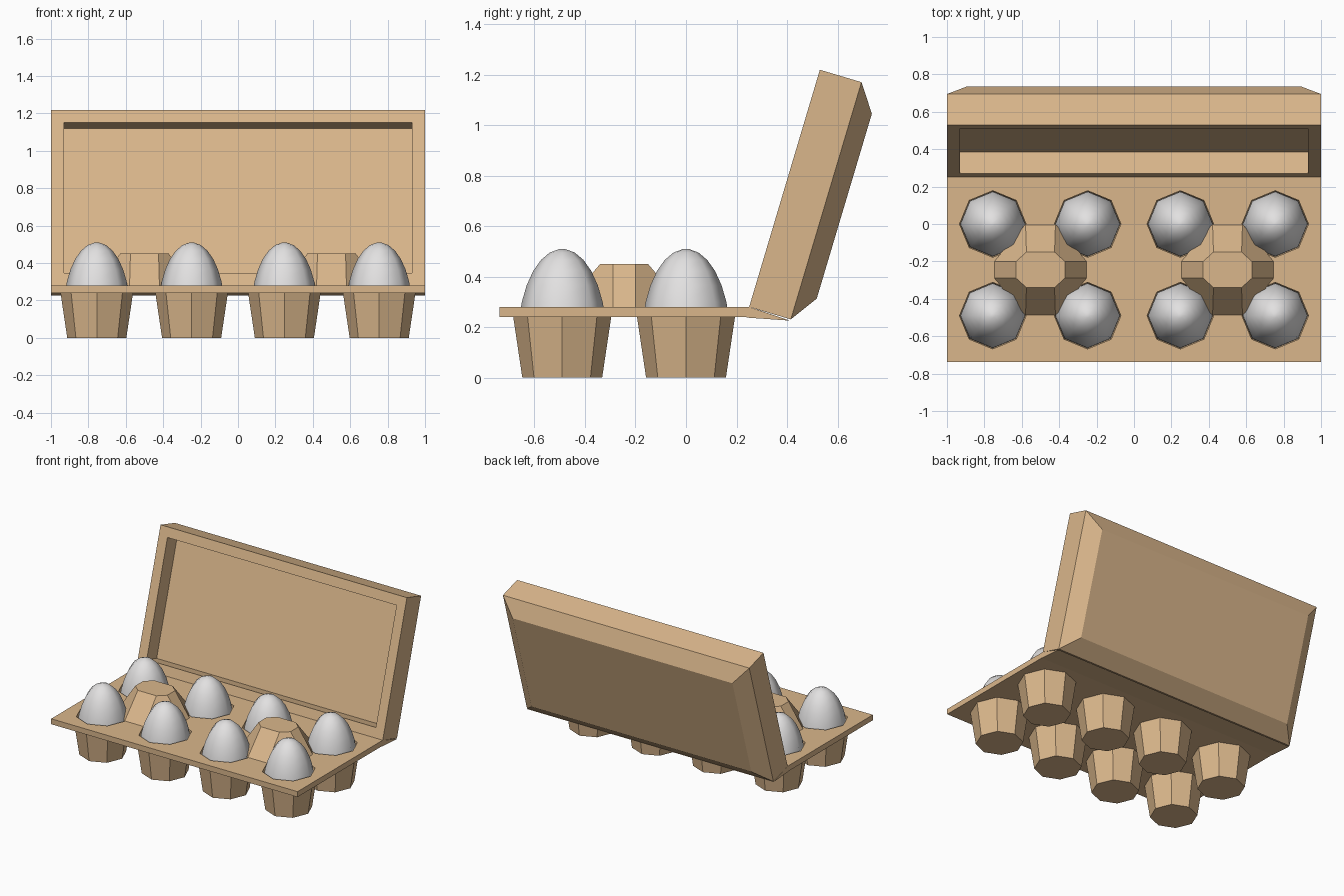
import bpy, bmesh, math
from mathutils import Vector

if "Cube" in bpy.data.objects:
    bpy.data.objects.remove(bpy.data.objects["Cube"])


def material(name, rgb):
    m = bpy.data.materials.new(name)
    m.diffuse_color = (*rgb, 1)
    m.use_nodes = True
    m.node_tree.nodes["Principled BSDF"].inputs["Base Color"].default_value = m.diffuse_color
    return m


CARD = material("tan_cardboard", (0.70, 0.47, 0.26))
SHELL = material("pale_eggshell", (0.76, 0.75, 0.75))


def loft(name, rings, mat, smooth=False):
    """Skin a stack of equal-length point rings and cap both ends."""
    bm = bmesh.new()
    rows = [[bm.verts.new(p) for p in ring] for ring in rings]
    n = len(rows[0])
    for a, b in zip(rows, rows[1:]):
        for i in range(n):
            j = (i + 1) % n
            bm.faces.new((a[i], a[j], b[j], b[i]))
    bm.faces.new(rows[0])
    bm.faces.new(rows[-1])
    bmesh.ops.recalc_face_normals(bm, faces=bm.faces)
    for f in bm.faces:
        f.smooth = smooth
    me = bpy.data.meshes.new(name)
    bm.to_mesh(me)
    bm.free()
    me.materials.append(mat)
    ob = bpy.data.objects.new(name, me)
    bpy.context.collection.objects.link(ob)
    return ob


def octagon(cx, cy, r, z):
    return [(cx + r * math.cos(i * math.pi / 4), cy + r * math.sin(i * math.pi / 4), z)
            for i in range(8)]


def rect(x0, x1, y0, y1, z):
    return [(x0, y0, z), (x1, y0, z), (x1, y1, z), (x0, y1, z)]


# flat tray with egg holes
tray = loft("tray", [rect(-1, 1, -0.738, 0.25, z) for z in (0.24, 0.28)], CARD)

k = 0
for cx in (-0.755, -0.248, 0.248, 0.755):
    for cy in (-0.49, 0.0):
        k += 1
        # hole cutter
        cutter = loft(f"hole_cutter_{k}", [octagon(cx, cy, 0.178, z) for z in (0.2, 0.32)], CARD)
        cutter.hide_render = True
        cutter.hide_set(True)
        mod = tray.modifiers.new("egg_hole", 'BOOLEAN')
        mod.operation = 'DIFFERENCE'
        mod.solver = 'EXACT'
        mod.object = cutter
        # tapered cup with inner wall
        loft(f"cup_{k}", [octagon(cx, cy, r, z) for r, z in
                          ((0.158, 0), (0.194, 0.241), (0.178, 0.241), (0.15, 0.015))], CARD)
        # egg: half-hidden ellipsoid with eight sides
        rings = []
        for s in range(15):
            t = math.radians(-86 + 172 * s / 14)
            h = 0.36 if t > 0 else 0.13
            rings.append(octagon(cx, cy, 0.176 * math.cos(t), 0.15 + h * math.sin(t)))
        loft(f"egg_{k}", rings, SHELL, smooth=True)


def post_ring(cx, cy, ax, ay, bx, by, z):
    q = [(bx, ay), (ax, by), (-ax, by), (-bx, ay), (-bx, -ay), (-ax, -by), (ax, -by), (bx, -ay)]
    return [(cx + x, cy + y, z) for x, y in q]


# divider posts between each group of four eggs
for side, cx in (("left", -0.5), ("right", 0.5)):
    loft(f"{side}_post", [post_ring(cx, -0.245, 0.08, 0.045, 0.25, 0.245, 0.275),
                          post_ring(cx, -0.245, 0.075, 0.045, 0.13, 0.095, 0.45)], CARD)

# open lid, built in hinge coordinates: u along the lid, v through its depth
ANG = math.radians(16.6)
U = Vector((0, math.sin(ANG), math.cos(ANG)))
V = Vector((0, math.cos(ANG), -math.sin(ANG)))
HINGE = Vector((0, 0.25, 0.28))
LENGTH = 0.98


def lid_ring(inset, v):
    w = 1 - inset
    return [HINGE + Vector((x, 0, 0)) + U * u + V * v
            for x, u in ((-w, inset), (w, inset), (w, LENGTH - inset), (-w, LENGTH - inset))]


loft("lid", [lid_ring(0.07, 0.12), lid_ring(0.07, 0), lid_ring(0, 0),
             lid_ring(0, 0.172), lid_ring(0.108, 0.247)], CARD)

# hinge wedge joining tray and lid
loft("hinge", [[(x, 0.25, 0.28), (x, 0.24, 0.238), (x, 0.412, 0.226)] for x in (-1, 1)], CARD)
